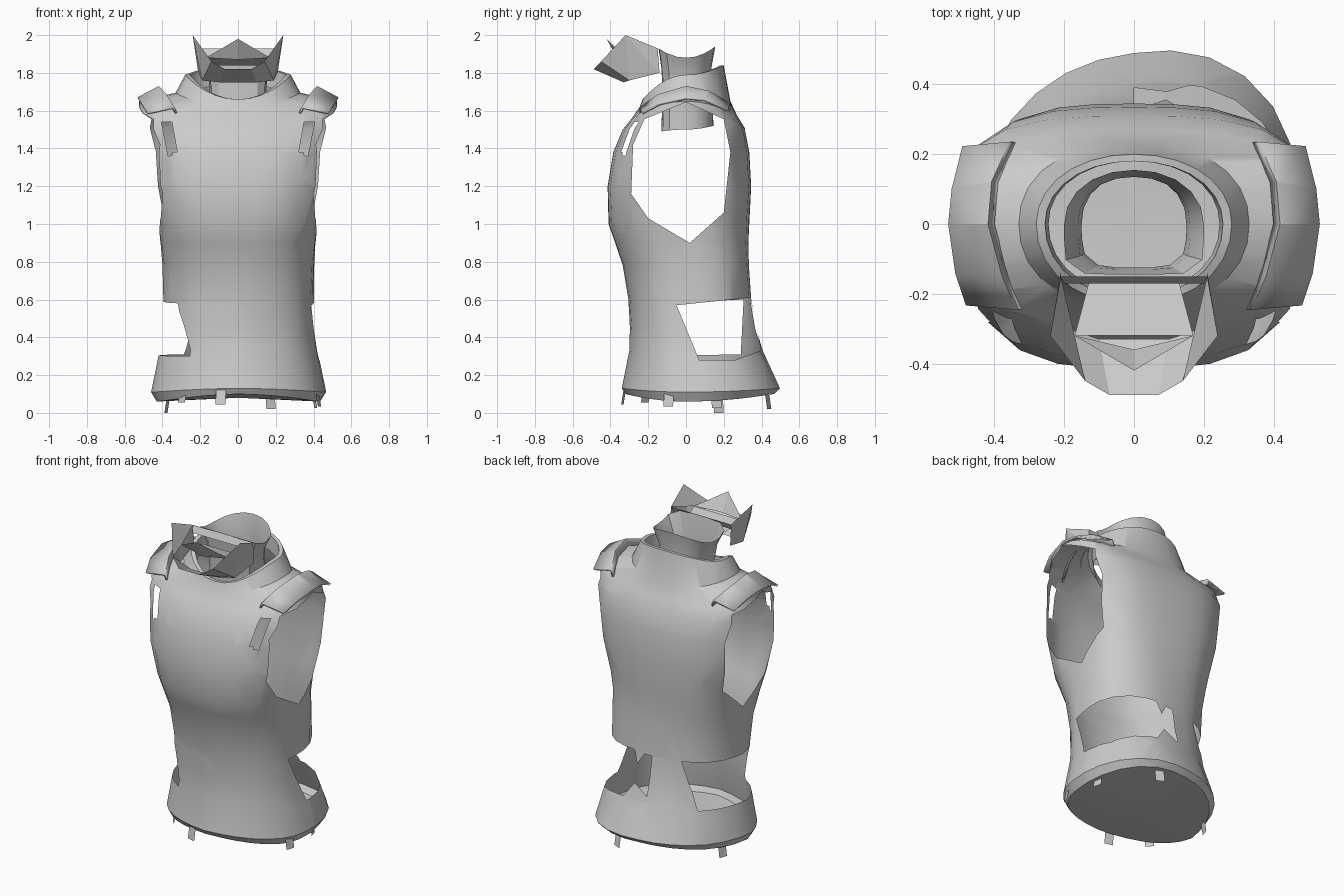
import bpy, bmesh, math
from mathutils import Vector

if "Cube" in bpy.data.objects:
    bpy.data.objects.remove(bpy.data.objects["Cube"])

grey = bpy.data.materials.new("plain_grey")
grey.use_nodes = True
grey.diffuse_color = (0.6, 0.6, 0.6, 1)
grey.node_tree.nodes["Principled BSDF"].inputs["Base Color"].default_value = (0.6, 0.6, 0.6, 1)


def finish(name, bm, angle=30):
    bmesh.ops.remove_doubles(bm, verts=bm.verts, dist=0.0005)
    bmesh.ops.recalc_face_normals(bm, faces=bm.faces)
    mesh = bpy.data.meshes.new(name)
    bm.to_mesh(mesh)
    bm.free()
    ob = bpy.data.objects.new(name, mesh)
    ob.data.materials.append(grey)
    bpy.context.collection.objects.link(ob)
    bpy.ops.object.select_all(action='DESELECT')
    ob.select_set(True)
    bpy.context.view_layer.objects.active = ob
    bpy.ops.object.shade_smooth_by_angle(angle=math.radians(angle))
    return ob


def ring(bm, z_front, z_side, z_back, half, front, back, n_front, n_back, lean=0, count=28):
    """Rounded-box section; height varies front to back, lean swells the left rear corner."""
    verts = []
    for i in range(count):
        a = math.tau * i / count
        c, s = math.cos(a), math.sin(a)
        n = n_back if s > 0 else n_front
        r = (abs(c) ** n + abs(s) ** n) ** (-1 / n)
        swell = 2 * s * c
        r *= 1 + lean * (math.copysign(swell, c) if swell > 0 else .7 * swell)
        x, y = half * c * r, s * r * (back if s > 0 else -front)
        s *= r
        z = z_side + ((z_back if s > 0 else z_front) - z_side) * min(1, s * s)
        verts.append(bm.verts.new((x, y, z)))
    return verts


def loft(bm, rows):
    rings = [ring(bm, *row) for row in rows]
    for lo, hi in zip(rings, rings[1:]):
        for i in range(len(lo)):
            j = (i + 1) % len(lo)
            bm.faces.new((lo[i], lo[j], hi[j], hi[i]))
    return rings


def cut_hole(bm, outline, axis, keep):
    """Cut a convex outline, projected along an axis, out of the chosen faces."""
    pts = [Vector(p) for p in outline]
    mid = sum(pts, Vector((0, 0))) / len(pts)
    reach = max((p - mid).length for p in pts) + 0.05

    def flat(v):
        return Vector((v.y, v.z)) if axis == 'X' else Vector((v.x, v.z))

    sides = []
    for p, q in zip(pts, pts[1:] + pts[:1]):
        d = q - p
        nrm = Vector((d.y, -d.x)).normalized()
        if nrm.dot(mid - p) > 0:
            nrm = -nrm
        sides.append((p, nrm))
    for p, nrm in sides:
        faces = [f for f in bm.faces if keep(f.calc_center_median())
                 and (flat(f.calc_center_median()) - mid).length < reach]
        geom = set(faces)
        for f in faces:
            geom.update(f.verts)
            geom.update(f.edges)
        if axis == 'X':
            co, no = (0, p.x, p.y), (0, nrm.x, nrm.y)
        else:
            co, no = (p.x, 0, p.y), (nrm.x, 0, nrm.y)
        bmesh.ops.bisect_plane(bm, geom=list(geom), plane_co=co, plane_no=no, dist=0.0001)
    gone = [f for f in bm.faces if keep(f.calc_center_median())
            and all((flat(f.calc_center_median()) - p).dot(n) < 0 for p, n in sides)]
    bmesh.ops.delete(bm, geom=gone, context='FACES')


# Torso shell: hem, waist, chest, shoulders, sloped collar and its inner lip
bm = bmesh.new()
rings = loft(bm, [
    (.10, .06, .10, .43, -.32, .46, 2.2, 2.2, .075),
    (.13, .11, .13, .46, -.34, .49, 2.2, 2.2, .075),
    (.33, .33, .33, .415, -.30, .40, 2.3, 2.3, .07),
    (.45, .45, .45, .40, -.297, .365, 2.4, 2.4, .06),
    (.60, .60, .60, .395, -.305, .34, 2.5, 2.5, .06),
    (.78, .78, .78, .40, -.335, .33, 2.6, 2.6, .04),
    (.90, .90, .90, .41, -.375, .33, 2.7, 2.7, .01),
    (1.0, 1.0, 1.0, .425, -.41, .335, 2.8, 2.8),
    (1.2, 1.2, 1.2, .47, -.415, .345, 3, 3),
    (1.38, 1.38, 1.38, .50, -.385, .335, 3, 3),
    (1.50, 1.51, 1.51, .53, -.335, .31, 3, 3),
    (1.555, 1.65, 1.575, .525, -.29, .27, 2.7, 2.7),
    (1.62, 1.695, 1.65, .33, -.245, .235, 2.2, 2.2),
    (1.66, 1.79, 1.84, .28, -.23, .20, 2.1, 2.1),
    (1.66, 1.79, 1.84, .255, -.21, .18, 2.1, 2.1),
    (1.60, 1.70, 1.74, .245, -.20, .18, 2.1, 2.1)])
hub = bm.verts.new((0, .07, .08))
base = rings[0]
for i in range(len(base)):
    bm.faces.new((base[i], hub, base[(i + 1) % len(base)]))

# Armholes and strap slots on both sides
armhole = [(-.22, 1.555), (-.28, 1.42), (-.29, 1.16), (-.20, 1.03), (.02, .90),
           (.20, 1.06), (.235, 1.38), (.20, 1.555), (0, 1.645)]
slot = [(.35, 1.54), (.405, 1.54), (.37, 1.36), (.32, 1.37)]
for s in (1, -1):
    cut_hole(bm, armhole, 'X', lambda c: c.x * s > .3)
    cut_hole(bm, [(x * s, z) for x, z in slot], 'Y', lambda c: c.y < -.15)

# Unequal waist openings
cut_hole(bm, [(-.05, .57), (.341, .61), (.397, .33), (.26, .28), (.07, .28)],
         'X', lambda c: c.x > .03)
cut_hole(bm, [(-.18, .58), (.305, .60), (.29, .31), (-.235, .30)],
         'X', lambda c: c.x < -.03)
finish("torso_shell", bm)

# Raised shoulder bands with a step down to the shoulder along the inner edge
inner = [(.34, -.245, 1.615), (.38, -.15, 1.68), (.42, 0, 1.725), (.41, .12, 1.70), (.36, .235, 1.635)]
outer = [(.48, -.23, 1.585), (.51, -.14, 1.635), (.53, 0, 1.665), (.52, .1, 1.655), (.49, .22, 1.60)]
for s, side in ((1, "left"), (-1, "right")):
    bm = bmesh.new()
    step = [bm.verts.new(((x - .015) * s, y, z - .035)) for x, y, z in inner]
    a = [bm.verts.new((x * s, y, z)) for x, y, z in inner]
    b = [bm.verts.new((x * s, y, z)) for x, y, z in outer]
    for i in range(len(a) - 1):
        bm.faces.new((a[i], a[i + 1], b[i + 1], b[i]))
        bm.faces.new((step[i], step[i + 1], a[i + 1], a[i]))
    band = finish(side + "_shoulder_band", bm, 20)
    mod = band.modifiers.new("thickness", 'SOLIDIFY')
    mod.thickness = .012
    mod.offset = 0

# Neck tube with a flared top, squarer at the front
bm = bmesh.new()
loft(bm, [
    (1.49, 1.50, 1.52, .15, -.13, .145, 4, 2.2, 0, 20),
    (1.72, 1.72, 1.72, .15, -.125, .14, 4, 2.2, 0, 20),
    (1.82, 1.80, 1.83, .16, -.13, .135, 5, 2.2, 0, 20),
    (1.93, 1.88, 1.94, .20, -.145, .155, 6, 2.1, 0, 20)])
finish("neck_tube", bm)

# Three-pointed face guard in front of the neck
P = dict(tip=(.24, -.32, 2.0), back=(.21, -.14, 1.80), rear=(.21, -.15, 1.93),
         rear_low=(.2, -.17, 1.89), lip=(.07, -.49, 1.82), cheek=(.14, -.45, 1.86),
         under=(.19, -.30, 1.76), brow=(.17, -.32, 1.88), chin=(.1, -.33, 1.75),
         floor=(.13, -.17, 1.84), peak=(0, -.42, 1.98), bridge=(0, -.36, 1.87))
half_faces = ["tip cheek under", "tip under back", "tip back rear", "tip rear brow",
              "tip brow cheek", "lip cheek under chin", "peak brow bridge"]
cross_faces = ["rear rear_low", "brow floor", "lip chin"]
bm = bmesh.new()


def guard_point(key, s):
    x, y, z = P[key]
    return bm.verts.new((x * s, y, z))


for s in (1, -1):
    for f in half_faces:
        bm.faces.new([guard_point(k, s) for k in f.split()])
for f in cross_faces:
    p, q = f.split()
    bm.faces.new([guard_point(p, 1), guard_point(q, 1), guard_point(q, -1), guard_point(p, -1)])
finish("face_guard", bm, 10)

# Small clips hanging below the hem
for i, (x, y, z) in enumerate([(-.09, -.325, .075), (-.29, -.21, .085), (.42, -.09, .065),
                               (.40, .16, .055), (.17, .43, .05), (-.37, .17, .03)]):
    bm = bmesh.new()
    out = Vector((x, y - .05, 0)).normalized()
    along = Vector((-out.y, out.x, 0)) * .027
    top, low = Vector((x, y, z + .045)), Vector((x, y, z - .03)) + out * .012
    bm.faces.new([bm.verts.new(v) for v in (top - along, top + along, low + along, low - along)])
    finish("hem_clip_%d" % (i + 1), bm)
